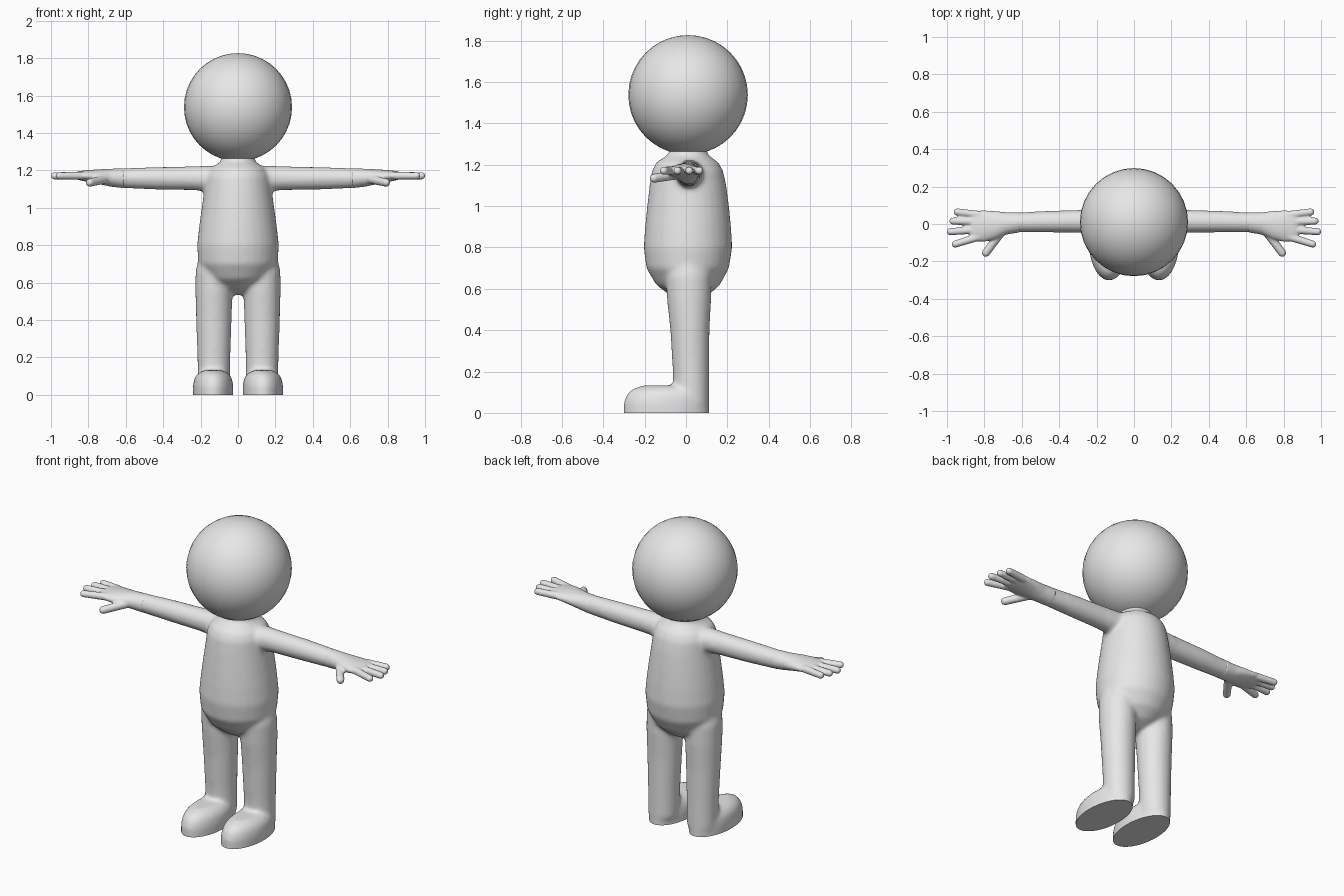
import bpy
import bmesh
import math
from mathutils import Vector

cube = bpy.data.objects.get("Cube")
if cube:
    bpy.data.objects.remove(cube)

grey = bpy.data.materials.new("light grey")
grey.use_nodes = True
grey.diffuse_color = (0.8, 0.8, 0.8, 1)
grey.node_tree.nodes["Principled BSDF"].inputs["Base Color"].default_value = (0.8, 0.8, 0.8, 1)


def loft(bm, sections, sides=32):
    """Closed skin through elliptical rings given as (centre, half axis, half axis)."""
    rings = []
    for centre, u, v in sections:
        c, u, v = Vector(centre), Vector(u), Vector(v)
        angles = [2 * math.pi * i / sides for i in range(sides)]
        rings.append([bm.verts.new(c + u * math.cos(a) + v * math.sin(a)) for a in angles])
    for low, high in zip(rings, rings[1:]):
        for i in range(sides):
            j = (i + 1) % sides
            bm.faces.new((low[i], low[j], high[j], high[i]))
    bm.faces.new(rings[0][::-1])
    bm.faces.new(rings[-1])


def upright(bm, rows, x=0):
    """Loft from rows of height, half width, front y and back y."""
    loft(bm, [((x, (f + b) / 2, z), (w, 0, 0), (0, (b - f) / 2, 0)) for z, w, f, b in rows])


def sideways(bm, rows, side):
    """Loft from rows of x, centre y, centre z, half depth and half height."""
    loft(bm, [((side * x, y, z), (0, ry, 0), (0, 0, rz)) for x, y, z, ry, rz in rows])


def finger(bm, start, end, radius, side):
    """Tapered tube with a rounded tip."""
    a, b = [Vector((side * p[0], p[1], p[2])) for p in (start, end)]
    axis = (b - a).normalized()
    u = axis.cross(Vector((0, 0, 1))).normalized()
    v = axis.cross(u)
    sections = [(a, u * radius * 1.1, v * radius * 1.1)]
    for t in range(0, 90, 15):
        r = radius * math.cos(math.radians(t))
        sections.append((b - axis * radius * (1 - math.sin(math.radians(t))), u * r, v * r))
    loft(bm, sections, 16)


def fuse(name, bm, voxel, smoothing):
    """Merge overlapping parts into one soft skin."""
    bmesh.ops.recalc_face_normals(bm, faces=bm.faces)
    mesh = bpy.data.meshes.new(name)
    bm.to_mesh(mesh)
    bm.free()
    obj = bpy.data.objects.new(name, mesh)
    bpy.context.collection.objects.link(obj)
    remesh = obj.modifiers.new("fuse", 'REMESH')
    remesh.mode = 'VOXEL'
    remesh.voxel_size = voxel
    soften = obj.modifiers.new("soften", 'SMOOTH')
    soften.factor = 0.5
    soften.iterations = smoothing
    finish(obj, True)
    return obj


def finish(obj, convert=False):
    bpy.ops.object.select_all(action='DESELECT')
    obj.select_set(True)
    bpy.context.view_layer.objects.active = obj
    if convert:
        bpy.ops.object.convert(target='MESH')
    obj.data.materials.clear()
    obj.data.materials.append(grey)
    bpy.ops.object.shade_smooth_by_angle(angle=math.radians(50))


# Torso with neck
body = bmesh.new()
upright(body, [
    (0.535, 0.03, -0.02, 0.04), (0.57, 0.10, -0.08, 0.11), (0.62, 0.165, -0.145, 0.165),
    (0.70, 0.212, -0.192, 0.208), (0.80, 0.219, -0.205, 0.224), (0.90, 0.208, -0.198, 0.218),
    (1.00, 0.194, -0.188, 0.208), (1.10, 0.180, -0.176, 0.195), (1.17, 0.172, -0.165, 0.180),
    (1.21, 0.150, -0.145, 0.158), (1.235, 0.110, -0.11, 0.125), (1.25, 0.09, -0.085, 0.105),
    (1.30, 0.085, -0.075, 0.095)])

for side in (1, -1):
    # Leg
    upright(body, [
        (0.04, 0.086, -0.062, 0.112), (0.20, 0.088, -0.064, 0.112), (0.40, 0.095, -0.076, 0.114),
        (0.55, 0.099, -0.092, 0.122), (0.66, 0.098, -0.098, 0.122), (0.76, 0.075, -0.07, 0.09)],
        side * 0.129)
    # Foot, continued below the ground and trimmed later
    upright(body, [
        (-0.06, 0.108, -0.302, 0.112), (0.05, 0.108, -0.302, 0.112), (0.09, 0.100, -0.286, 0.11),
        (0.115, 0.082, -0.26, 0.09), (0.132, 0.05, -0.21, 0.05)], side * 0.133)
    # Arm
    sideways(body, [
        (0.08, 0.015, 1.155, 0.075, 0.066), (0.17, 0.015, 1.157, 0.068, 0.068),
        (0.25, 0.015, 1.158, 0.062, 0.064), (0.45, 0.013, 1.158, 0.058, 0.060),
        (0.60, 0.009, 1.158, 0.054, 0.054), (0.66, 0.008, 1.160, 0.054, 0.050)], side)

body_skin = fuse("body", body, 0.011, 12)

# Flat soles
trim = bmesh.new()
trim.from_mesh(body_skin.data)
cut = bmesh.ops.bisect_plane(trim, geom=trim.verts[:] + trim.edges[:] + trim.faces[:],
                             plane_co=(0, 0, 0), plane_no=(0, 0, 1), clear_inner=True)
rim = [e for e in cut["geom_cut"] if isinstance(e, bmesh.types.BMEdge)]
bmesh.ops.edgeloop_fill(trim, edges=rim)
trim.normal_update()
trim.to_mesh(body_skin.data)
trim.free()
finish(body_skin)

# Hands: palm, four fingers and thumb
for side, name in ((1, "left_hand"), (-1, "right_hand")):
    hand = bmesh.new()
    sideways(hand, [
        (0.61, 0.009, 1.158, 0.054, 0.053), (0.68, 0.003, 1.161, 0.059, 0.048),
        (0.74, -0.006, 1.166, 0.075, 0.040), (0.80, -0.011, 1.170, 0.084, 0.032),
        (0.85, -0.012, 1.172, 0.083, 0.024), (0.875, -0.012, 1.172, 0.074, 0.017)], side)
    for start, end in (((0.82, 0.048), (0.965, 0.067)), ((0.82, 0.012), (0.988, 0.016)),
                       ((0.82, -0.028), (1.002, -0.043)), ((0.82, -0.066), (0.975, -0.113))):
        finger(hand, (*start, 1.172), (*end, 1.171), 0.0195, side)
    finger(hand, (0.70, -0.03, 1.155), (0.805, -0.172, 1.132), 0.022, side)
    fuse(name, hand, 0.006, 5)

# Head
bpy.ops.mesh.primitive_uv_sphere_add(segments=32, ring_count=20, radius=0.289, location=(0, 0.01, 1.538))
head = bpy.context.object
head.name = "head"
finish(head)
